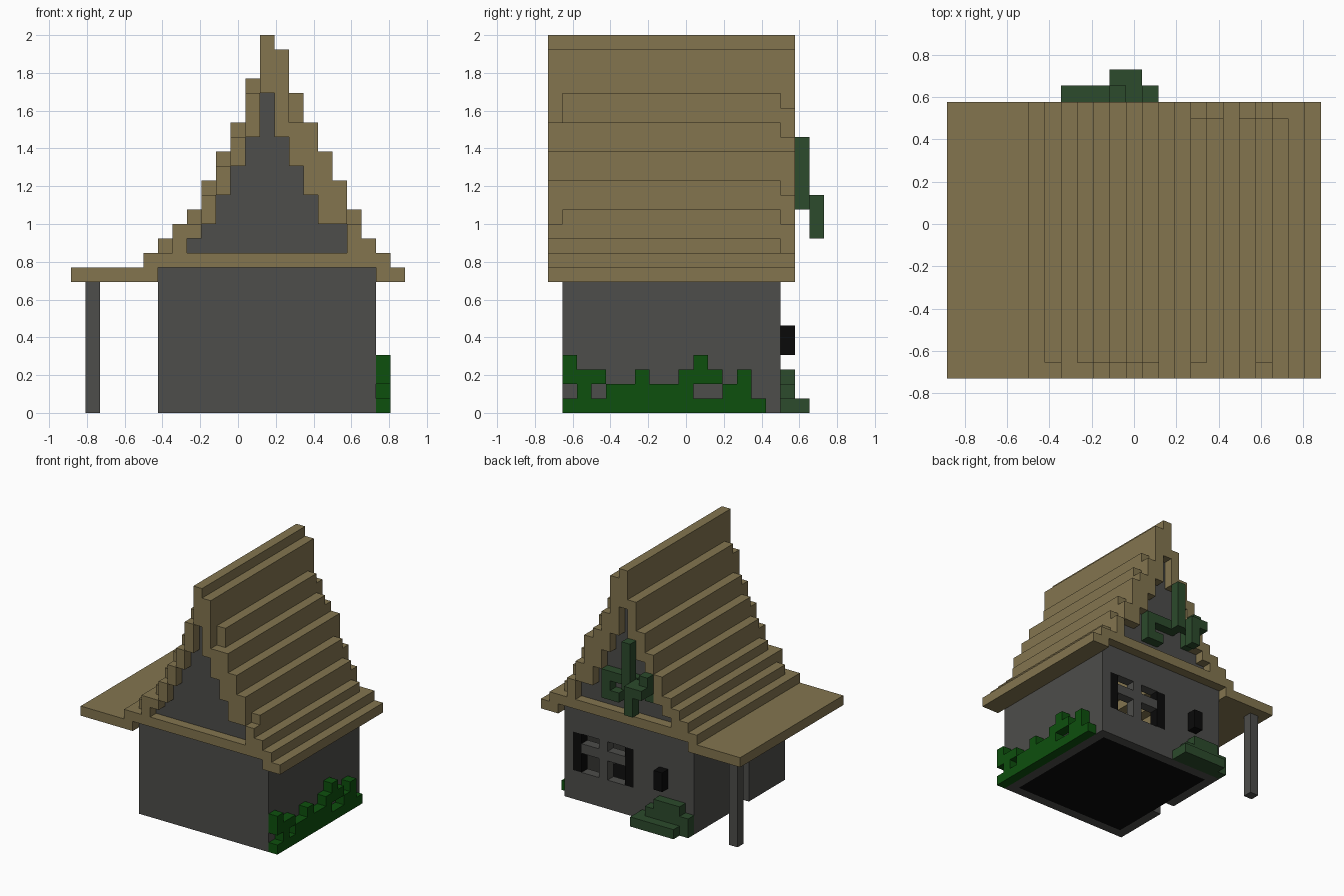
import bpy, bmesh

if "Cube" in bpy.data.objects:
    bpy.data.objects.remove(bpy.data.objects["Cube"])

U = 1 / 13                      # block size
NX, NY = 23, 19                 # block grid, centred in x and y


def material(name, r, g, b):
    m = bpy.data.materials.new(name)
    m.diffuse_color = (r, g, b, 1)
    m.use_nodes = True
    m.node_tree.nodes["Principled BSDF"].inputs["Base Color"].default_value = m.diffuse_color
    return m


THATCH = material("thatch", 0.227, 0.178, 0.078)
STONE = material("stone", 0.074, 0.074, 0.069)
LEAF = material("bright_leaf", 0.004, 0.080, 0.004)
VINE = material("dark_leaf", 0.025, 0.069, 0.025)
IRON = material("black", 0.003, 0.003, 0.003)


def box(i0, i1, j0, j1, k0, k1):
    """Set of block cells in a half-open index range."""
    return {(i, j, k) for i in range(i0, i1) for j in range(j0, j1) for k in range(k0, k1)}


# Corner order of a unit face for each direction, wound outwards
FACES = {
    (1, 0, 0): [(1, 0, 0), (1, 1, 0), (1, 1, 1), (1, 0, 1)],
    (-1, 0, 0): [(0, 0, 0), (0, 0, 1), (0, 1, 1), (0, 1, 0)],
    (0, 1, 0): [(0, 1, 0), (0, 1, 1), (1, 1, 1), (1, 1, 0)],
    (0, -1, 0): [(0, 0, 0), (1, 0, 0), (1, 0, 1), (0, 0, 1)],
    (0, 0, 1): [(0, 0, 1), (1, 0, 1), (1, 1, 1), (0, 1, 1)],
    (0, 0, -1): [(0, 0, 0), (0, 1, 0), (1, 1, 0), (1, 0, 0)],
}


def build(name, cells, mat):
    """Skin the outer faces of a set of cells."""
    bm = bmesh.new()
    verts = {}
    for c in sorted(cells):
        for d, corners in FACES.items():
            if tuple(a + b for a, b in zip(c, d)) in cells:
                continue
            loop = []
            for o in corners:
                p = tuple(a + b for a, b in zip(c, o))
                if p not in verts:
                    verts[p] = bm.verts.new(((p[0] - NX / 2) * U, (p[1] - NY / 2) * U, p[2] * U))
                loop.append(verts[p])
            bm.faces.new(loop)
    mesh = bpy.data.meshes.new(name)
    bm.to_mesh(mesh)
    bm.free()
    mesh.materials.append(mat)
    ob = bpy.data.objects.new(name, mesh)
    bpy.context.collection.objects.link(ob)
    return ob


# Roof: outer left/right limits per layer from layer 10, and the attic hollow
LEFT = [5, 6, 7, 8, 9, 9, 10, 10, 11, 11, 12, 12, 12, 13, 13, 13]
RIGHT = [22, 21, 20, 20, 19, 19, 18, 18, 17, 17, 16, 16, 15, 15, 15, 14]
HOLE = {10: (7, 20), 11: (8, 19), 12: (9, 19), 13: (10, 17), 14: (10, 17), 15: (11, 16),
        16: (11, 16), 17: (12, 15), 18: (12, 15), 19: (13, 14), 20: (13, 14), 21: (13, 14)}
FRONT_NICK_L = {11, 13, 15, 17, 19, 22}
FRONT_NICK_R = {13, 20, 21}
BACK_NICK_R = {11, 13, 15, 19, 21}

roof = box(0, 6, 0, 17, 9, 10) | box(21, 23, 0, 17, 9, 10)
for j in range(17):
    for k in range(10, 26):
        l, r = LEFT[k - 10], RIGHT[k - 10]
        if j == 0:
            l += k in FRONT_NICK_L
            r -= k in FRONT_NICK_R
        if j == 16:
            r -= k in BACK_NICK_R
        layer = box(l, r, j, j + 1, k, k + 1)
        if k in HOLE and not (k == 10 and j in (0, 16)):
            layer -= box(*HOLE[k], j, j + 1, k, k + 1)
        roof |= layer
build("roof", roof, THATCH)

# Walls with a doorway on the left and a four-pane window at the back
walls = box(6, 21, 1, 16, 0, 10) - box(7, 20, 2, 15, 0, 10)
walls -= box(6, 7, 7, 9, 0, 5)
frame = box(13, 14, 15, 16, 3, 7) | box(19, 20, 15, 16, 3, 7)
window = box(14, 19, 15, 16, 3, 7) - box(16, 17, 15, 16, 3, 7) - box(14, 19, 15, 16, 5, 6)
build("walls", walls - frame - window, STONE)
build("window_frame", frame, IRON)

# Gable walls set one block in from the roof ends
for name, j in (("front_gable", 1), ("back_gable", 15)):
    cells = set()
    for k, (a, b) in HOLE.items():
        cells |= box(a, b, j, j + 1, k, k + 1)
    build(name, cells, STONE)

# Floor, porch post and wall lantern
build("floor", box(7, 20, 2, 15, 0, 1), IRON)
build("porch_post", box(1, 2, 15, 16, 0, 9), STONE)
build("lantern", box(9, 10, 16, 17, 4, 6), IRON)

# Hedge along the right wall: runs of blocks per layer
HEDGE = [[(1, 15)], [(2, 3), (4, 10), (12, 14)], [(1, 4), (6, 7), (9, 12), (13, 14)],
         [(1, 2), (10, 11)]]
hedge = set()
for k, runs in enumerate(HEDGE):
    for a, b in runs:
        hedge |= box(21, 22, a, b, k, k + 1)
build("side_hedge", hedge, LEAF)

# Bush at the foot of the back wall
build("back_bush", box(7, 12, 17, 18, 0, 1) | box(6, 12, 16, 17, 0, 1)
      | box(6, 11, 16, 17, 1, 2) | box(7, 10, 16, 17, 2, 3), VINE)

# Vine hanging on the back gable
vine = box(12, 13, 17, 18, 14, 19) | box(10, 13, 17, 18, 14, 16) - box(11, 12, 17, 18, 15, 16)
vine |= box(11, 12, 18, 19, 12, 15) | box(10, 11, 18, 19, 14, 15)
vine |= box(12, 15, 16, 17, 14, 15) | box(15, 16, 16, 17, 12, 15) | box(14, 15, 16, 17, 12, 13)
vine |= box(10, 11, 16, 17, 13, 15)
build("gable_vine", vine, VINE)
